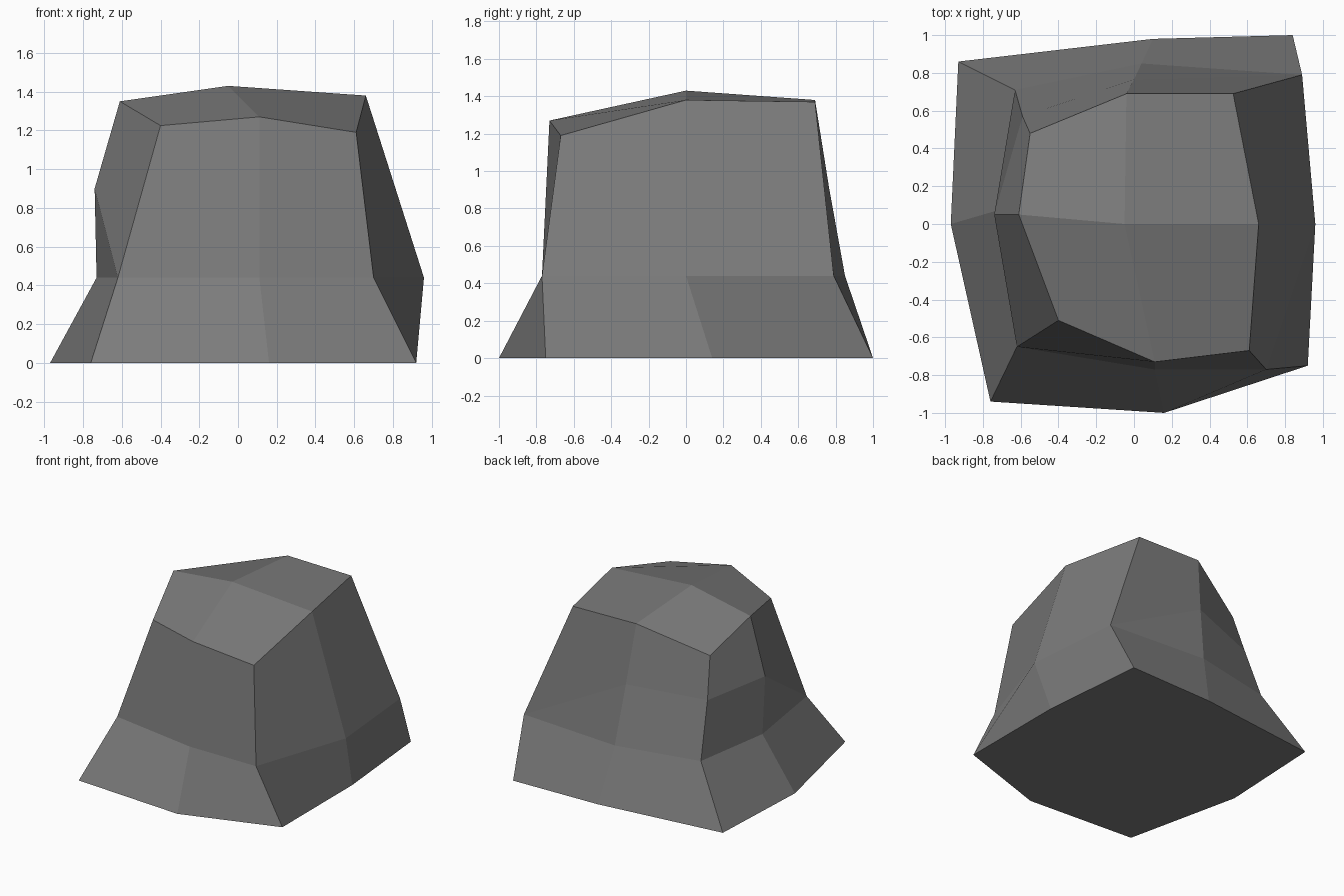
import bpy
import bmesh

if "Cube" in bpy.data.objects:
    bpy.data.objects.remove(bpy.data.objects["Cube"])

# Rings run counter-clockwise from the front left corner:
# front left, front, front right, right, back right, back, back left, left
base = [(-.76, -.94), (.16, -1), (.92, -.75), (.92, .14),
        (.84, 1), (.1, .98), (-.93, .86), (-.97, 0)]
waist = [(-.62, -.65), (.11, -.77), (.70, -.77), (.96, 0),
         (.89, .79), (.04, .85), (-.63, .71), (-.73, .07)]
crown = [(-.40, -.51, 1.225), (.11, -.73, 1.27), (.61, -.67, 1.19), (.66, 0, 1.38),
         (.525, .69, 1.37), (-.04, .69, 1.38), (-.55, .48, 1.18), (-.61, .05, 1.35)]
# Extra break line across the back left side only (ring slots 5, 6, 7)
ledge = {5: (0, .765, .91), 6: (-.59, .57, .865), 7: (-.74, .05, .9)}

bm = bmesh.new()
b = [bm.verts.new((x, y, 0)) for x, y in base]
w = [bm.verts.new((x, y, .44)) for x, y in waist]
c = [bm.verts.new(p) for p in crown]
m = {i: bm.verts.new(p) for i, p in ledge.items()}
peak = bm.verts.new((-.05, 0, 1.43))

# Side walls: flared foot, then upper wall split where the ledge runs
for i in range(8):
    j = (i + 1) % 8
    bm.faces.new((b[i], b[j], w[j], w[i]))
    lo_i, lo_j = m.get(i, w[i]), m.get(j, w[j])
    bm.faces.new((lo_i, lo_j, c[j], c[i]))
    strip = [w[i], w[j]] + ([m[j]] if j in m else []) + ([m[i]] if i in m else [])
    if len(strip) > 2:
        bm.faces.new(strip)

# Top facets around the peak, and the flat underside
for i in (1, 3, 5, 7):
    bm.faces.new((c[i], c[(i + 1) % 8], c[(i + 2) % 8], peak))
bm.faces.new(b[::-1])
bmesh.ops.recalc_face_normals(bm, faces=bm.faces)

mesh = bpy.data.meshes.new("rock")
bm.to_mesh(mesh)
bm.free()

stone = bpy.data.materials.new("stone grey")
stone.diffuse_color = (.2, .2, .2, 1)
stone.use_nodes = True
stone.node_tree.nodes["Principled BSDF"].inputs["Base Color"].default_value = stone.diffuse_color
mesh.materials.append(stone)
rock = bpy.data.objects.new("rock", mesh)
bpy.context.collection.objects.link(rock)
